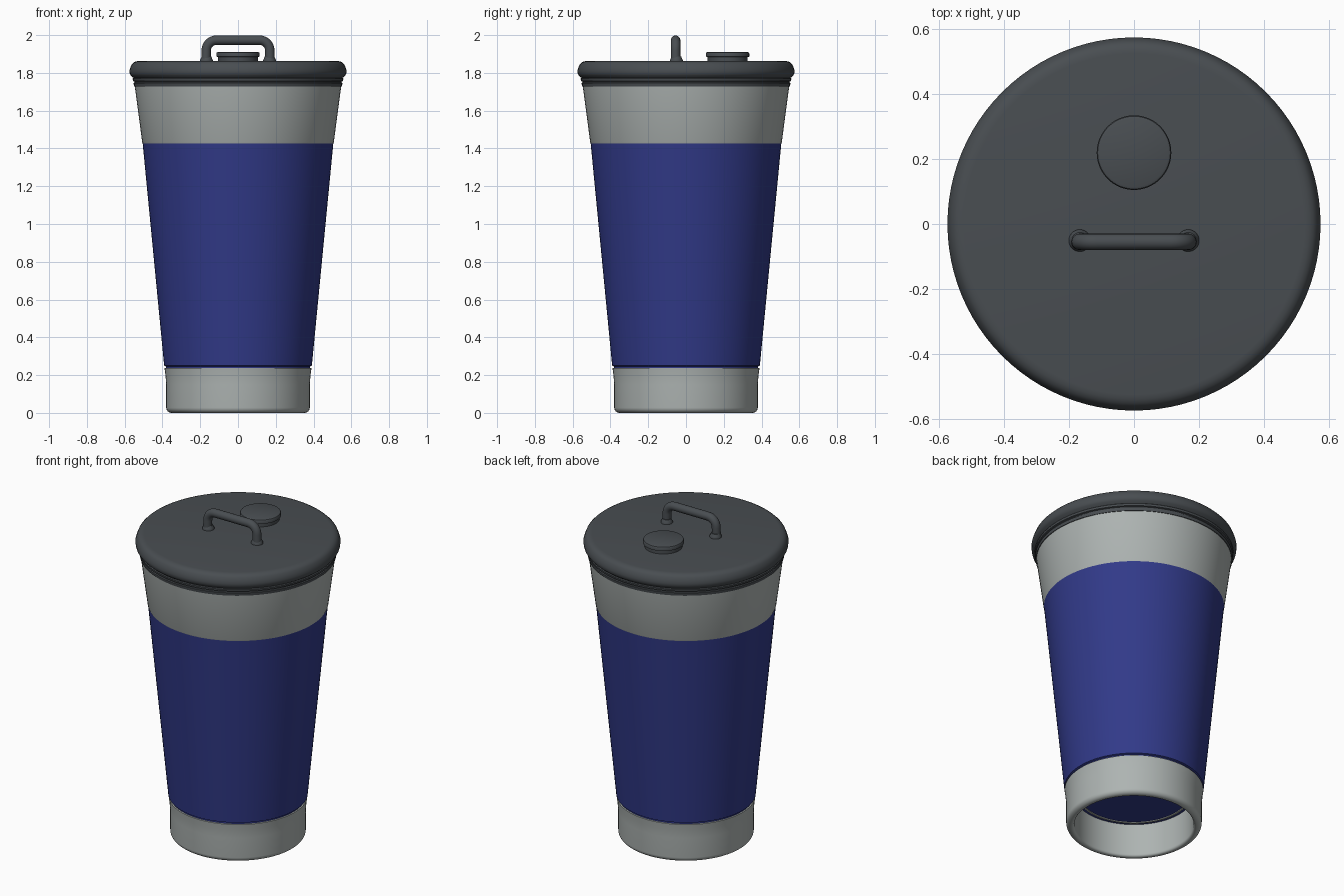
import bpy, bmesh, math
from mathutils import Vector

if "Cube" in bpy.data.objects:
    bpy.data.objects.remove(bpy.data.objects["Cube"], do_unlink=True)


def make_material(name, rgb):
    mat = bpy.data.materials.new(name)
    mat.use_nodes = True
    color = (*rgb, 1)
    mat.diffuse_color = color
    mat.node_tree.nodes["Principled BSDF"].inputs["Base Color"].default_value = color
    return mat


STEEL = make_material("brushed steel grey", (0.42, 0.455, 0.445))
BLUE = make_material("deep blue", (0.031, 0.042, 0.25))
DARK = make_material("charcoal plastic", (0.066, 0.075, 0.083))


def finish(bm, name, mat, angle=35):
    bmesh.ops.remove_doubles(bm, verts=bm.verts, dist=1e-5)
    bmesh.ops.recalc_face_normals(bm, faces=bm.faces)
    mesh = bpy.data.meshes.new(name)
    bm.to_mesh(mesh)
    bm.free()
    mesh.materials.append(mat)
    obj = bpy.data.objects.new(name, mesh)
    bpy.context.collection.objects.link(obj)
    bpy.ops.object.select_all(action='DESELECT')
    obj.select_set(True)
    bpy.context.view_layer.objects.active = obj
    bpy.ops.object.shade_smooth_by_angle(angle=math.radians(angle))
    return obj


def lathe(name, profile, mat, center=(0, 0), closed=False, steps=96):
    """Spin a (radius, height) profile around a vertical axis."""
    bm = bmesh.new()
    verts = [bm.verts.new((r, 0, z)) for r, z in profile]
    pairs = list(zip(verts, verts[1:]))
    if closed:
        pairs.append((verts[-1], verts[0]))
    edges = [bm.edges.new(p) for p in pairs]
    bmesh.ops.spin(bm, geom=verts + edges, cent=(0, 0, 0), axis=(0, 0, 1),
                   angle=math.tau, steps=steps, use_duplicate=False)
    bmesh.ops.translate(bm, verts=bm.verts, vec=(*center, 0))
    return finish(bm, name, mat)


def arc(cr, cz, radius, start, end, count=6):
    """Profile points along a rounded corner, angles in degrees."""
    angles = [math.radians(start + (end - start) * i / count) for i in range(count + 1)]
    return [(cr + radius * math.cos(a), cz + radius * math.sin(a)) for a in angles]


# Hollow base cup, open underneath, with rounded foot
lathe("base_ring",
      arc(0.352, 0.028, 0.028, -90, 0) + [(0.38, 0.15), (0.384, 0.2), (0.389, 0.237),
      (0.375, 0.24), (0.335, 0.23), (0.335, 0.018)] + arc(0.349, 0.014, 0.014, 180, 270, 4),
      STEEL, closed=True)

# Blue sleeve with the recessed floor seen from below
lathe("blue_sleeve", [(0, 0.205), (0.338, 0.205), (0.338, 0.236), (0.382, 0.236),
      (0.382, 0.246), (0.391, 0.25), (0.505, 1.43), (0, 1.43)], BLUE)
lathe("floor_ring", [(0.305, 0.207), (0.305, 0.2), (0.317, 0.2), (0.317, 0.207)],
      STEEL, closed=True)

# Exposed upper wall of the cup
lathe("upper_wall", [(0, 1.425), (0.504, 1.425), (0.507, 1.432), (0.548, 1.74), (0, 1.74)], STEEL)

# Lid with grooved skirt, overhanging bead and rounded shoulder
lathe("lid", [(0, 1.728), (0.55, 1.728), (0.553, 1.746), (0.547, 1.749), (0.547, 1.754),
      (0.556, 1.757), (0.558, 1.769), (0.553, 1.773), (0.567, 1.785), (0.573, 1.795)]
      + arc(0.525, 1.812, 0.05, 0, 90, 8)[:1] + [(0.570, 1.828), (0.563, 1.845),
      (0.553, 1.855), (0.540, 1.861), (0.525, 1.863), (0, 1.863)], DARK)

# Round vent button with a thin overhanging cap
lathe("vent_button", [(0, 1.855), (0.106, 1.855), (0.106, 1.884), (0.115, 1.886),
      (0.115, 1.903), (0.112, 1.908), (0.105, 1.911), (0, 1.911)],
      DARK, center=(0, 0.22), steps=64)

# Carry loop: one half of the path is mirrored, then swept with a round section
HANDLE_Y, TUBE = -0.055, 0.025
bend = arc(0.115, 1.92, 0.053, 0, 90, 8)
half = [(0.170, 1.855)] + bend
path = half + [(-x, z) for x, z in reversed(half)]
bm = bmesh.new()
rings = []
for i, (x, z) in enumerate(path):
    a, b = path[max(i - 1, 0)], path[min(i + 1, len(path) - 1)]
    tangent = Vector((b[0] - a[0], 0, b[1] - a[1])).normalized()
    side = Vector((0, 1, 0))
    up = tangent.cross(side)
    origin = Vector((x, HANDLE_Y, z))
    rings.append([bm.verts.new(origin + TUBE * (math.cos(t) * side + math.sin(t) * up))
                  for t in (math.tau * k / 20 for k in range(20))])
for r0, r1 in zip(rings, rings[1:]):
    for k in range(20):
        n = (k + 1) % 20
        bm.faces.new((r0[k], r0[n], r1[n], r1[k]))
bm.faces.new(rings[0])
bm.faces.new(rings[-1])
finish(bm, "carry_loop", DARK, 40)

# Flared feet where the loop meets the lid
for name, side in (("left", 1), ("right", -1)):
    lathe(name + "_loop_foot", [(0, 1.855), (0.034, 1.855), (0.034, 1.868), (0.030, 1.876),
          (0.025, 1.888), (0, 1.888)], DARK, center=(side * 0.167, -0.051), steps=32)
